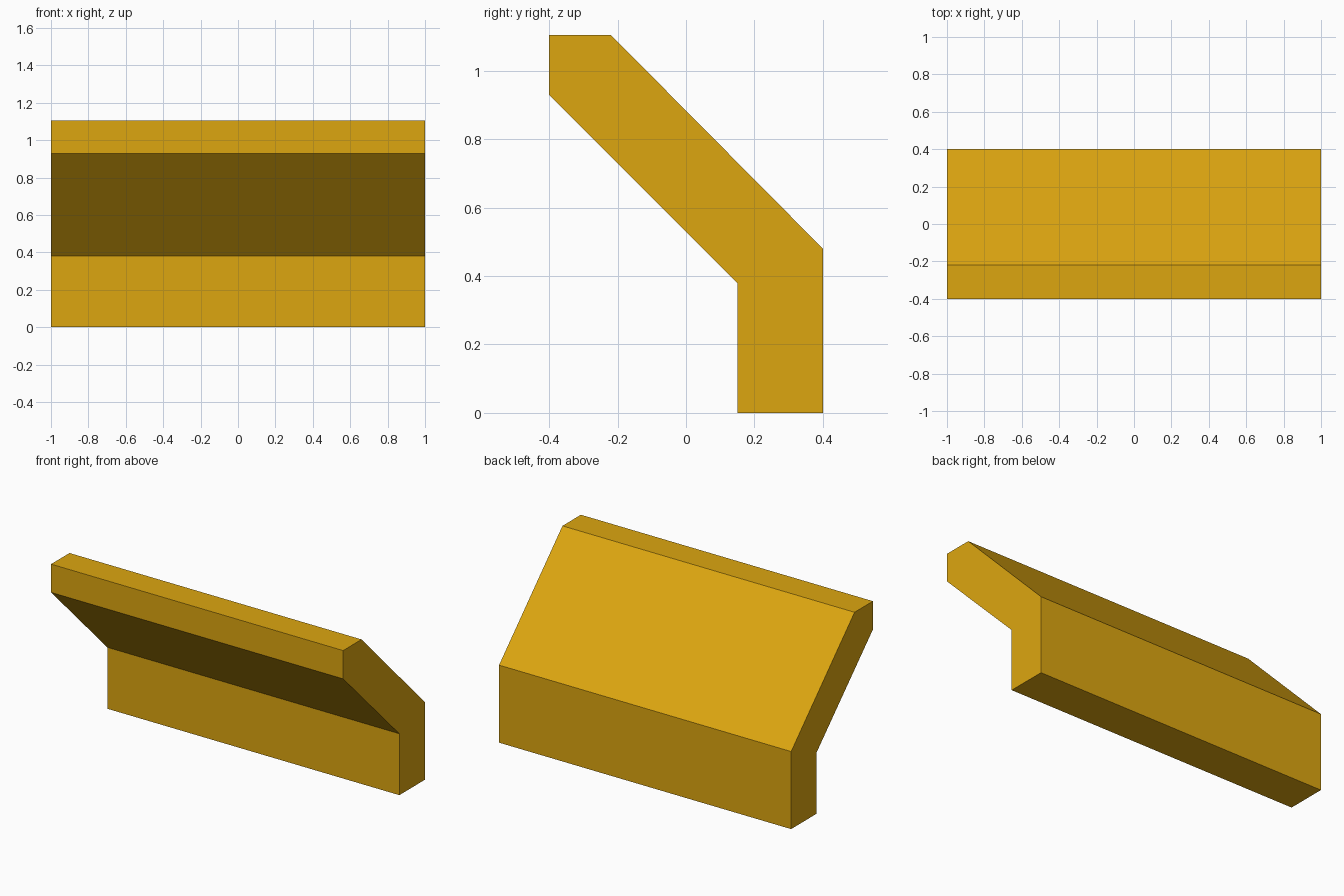
import bpy
import bmesh

if "Cube" in bpy.data.objects:
    bpy.data.objects.remove(bpy.data.objects["Cube"])

# Single flat colour
gold = bpy.data.materials.new("golden_yellow")
gold.diffuse_color = (0.72, 0.38, 0.005, 1.0)
gold.use_nodes = True
gold.node_tree.nodes["Principled BSDF"].inputs["Base Color"].default_value = gold.diffuse_color

# Side profile (y, z): upright base with a head leaning forward
profile = [(0.15, 0.0), (0.40, 0.0), (0.40, 0.48), (-0.22, 1.105),
           (-0.40, 1.105), (-0.40, 0.93), (0.15, 0.38)]

# Extrude the profile along x into a long bent beam
bm = bmesh.new()
side = bm.faces.new([bm.verts.new((-1.0, y, z)) for y, z in profile])
result = bmesh.ops.extrude_face_region(bm, geom=[side], use_keep_orig=True)
moved = [g for g in result["geom"] if isinstance(g, bmesh.types.BMVert)]
bmesh.ops.translate(bm, vec=(2.0, 0.0, 0.0), verts=moved)
bmesh.ops.recalc_face_normals(bm, faces=bm.faces[:])

mesh = bpy.data.meshes.new("bent_beam")
bm.to_mesh(mesh)
bm.free()
mesh.materials.append(gold)
beam = bpy.data.objects.new("bent_beam", mesh)
bpy.context.collection.objects.link(beam)
